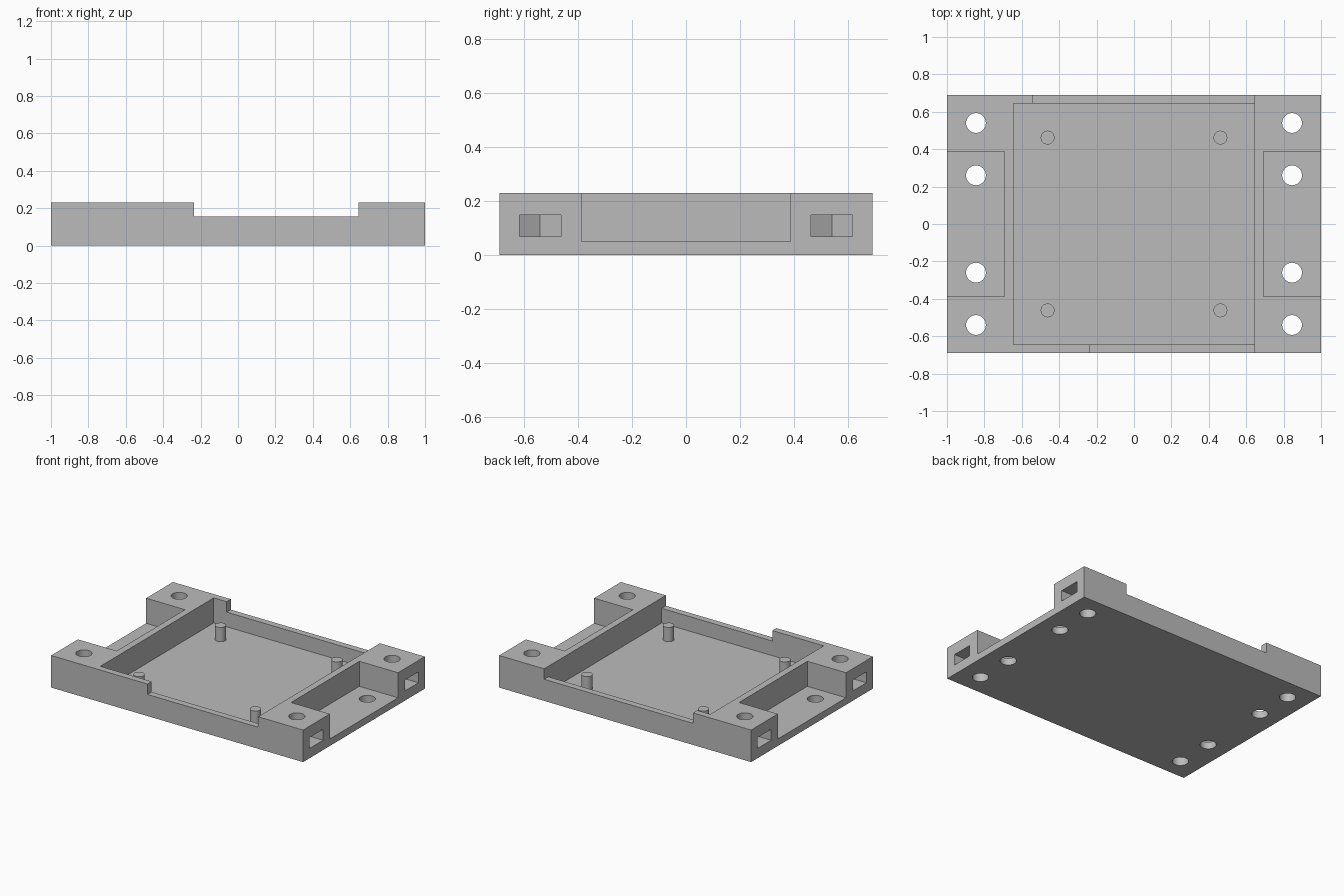
import bpy, bmesh, math

if "Cube" in bpy.data.objects:
    bpy.data.objects.remove(bpy.data.objects["Cube"], do_unlink=True)

grey = bpy.data.materials.new("plain_grey")
grey.use_nodes = True
colour = (0.5, 0.5, 0.5, 1)
grey.diffuse_color = colour
grey.node_tree.nodes["Principled BSDF"].inputs["Base Color"].default_value = colour

LENGTH, DEPTH, HEIGHT = 1.0, 0.69, 0.23    # half, half, full
FLOOR, RIM = 0.05, 0.155
POCKET = 0.643
BOLT_X, BOLT_Y, INNER_Y = 0.845, 0.54, 0.26


def prism(name, outline, z0, z1):
    """Extrude a counter-clockwise outline from z0 to z1."""
    bm = bmesh.new()
    base = bm.faces.new([bm.verts.new((x, y, z0)) for x, y in outline])
    top = bmesh.ops.extrude_face_region(bm, geom=[base])["geom"]
    verts = [v for v in top if isinstance(v, bmesh.types.BMVert)]
    bmesh.ops.translate(bm, verts=verts, vec=(0, 0, z1 - z0))
    bmesh.ops.recalc_face_normals(bm, faces=bm.faces)
    mesh = bpy.data.meshes.new(name)
    bm.to_mesh(mesh)
    bm.free()
    mesh.materials.append(grey)
    ob = bpy.data.objects.new(name, mesh)
    bpy.context.collection.objects.link(ob)
    return ob


def box(name, x0, x1, y0, y1, z0, z1):
    return prism(name, [(x0, y0), (x1, y0), (x1, y1), (x0, y1)], z0, z1)


def cylinder(name, x, y, r, z0, z1, sides=32):
    angles = [2 * math.pi * i / sides for i in range(sides)]
    return prism(name, [(x + r * math.cos(a), y + r * math.sin(a)) for a in angles], z0, z1)


def nut_slot(side, y):
    """Slot open at the end face, with a pointed inner end that holds a hex nut."""
    w = 0.077
    r = w / math.cos(math.pi / 6)
    pts = [(BOLT_X - r, y), (BOLT_X - r / 2, y - w), (1.1, y - w),
           (1.1, y + w), (BOLT_X - r / 2, y + w)]
    return prism("nut_slot_cutter", [(side * px, py) for px, py in pts], 0.07, 0.148)


def smooth(ob):
    bpy.ops.object.select_all(action='DESELECT')
    ob.select_set(True)
    bpy.context.view_layer.objects.active = ob
    bpy.ops.object.shade_smooth_by_angle(angle=math.radians(30))


# Tray block and its central pocket
tray = box("tray", -LENGTH, LENGTH, -DEPTH, DEPTH, 0, HEIGHT)
cutters = [
    box("pocket_cutter", -POCKET, POCKET, -POCKET, POCKET, FLOOR, 0.4),
    box("front_notch_cutter", -0.235, POCKET, -0.8, -0.5, RIM, 0.4),
    box("back_notch_cutter", -0.54, POCKET, 0.5, 0.8, RIM, 0.4),
]

# End recesses, bolt holes and nut slots
for side in (-1, 1):
    a, b = sorted((side * 0.692, side * 1.1))
    cutters.append(box("recess_cutter", a, b, -0.387, 0.387, FLOOR, 0.4))
    for y in (-BOLT_Y, BOLT_Y):
        cutters.append(nut_slot(side, y))
    for y in (-BOLT_Y, -INNER_Y, INNER_Y, BOLT_Y):
        cutters.append(cylinder("bolt_hole_cutter", side * BOLT_X, y, 0.053, -0.1, 0.4))

for cutter in cutters:
    mod = tray.modifiers.new("cut", 'BOOLEAN')
    mod.operation = 'DIFFERENCE'
    mod.solver = 'EXACT'
    mod.object = cutter

# Bake the cuts and discard the cutters
graph = bpy.context.evaluated_depsgraph_get()
cut_mesh = bpy.data.meshes.new_from_object(tray.evaluated_get(graph))
tray.modifiers.clear()
tray.data = cut_mesh
for cutter in cutters:
    bpy.data.objects.remove(cutter, do_unlink=True)
smooth(tray)

# Board mounting pegs
for x, x_name in ((-0.462, "right"), (0.462, "left")):
    for y, y_name in ((-0.462, "front"), (0.462, "back")):
        smooth(cylinder(f"{y_name}_{x_name}_peg", x, y, 0.037, FLOOR - 0.01, 0.152))
